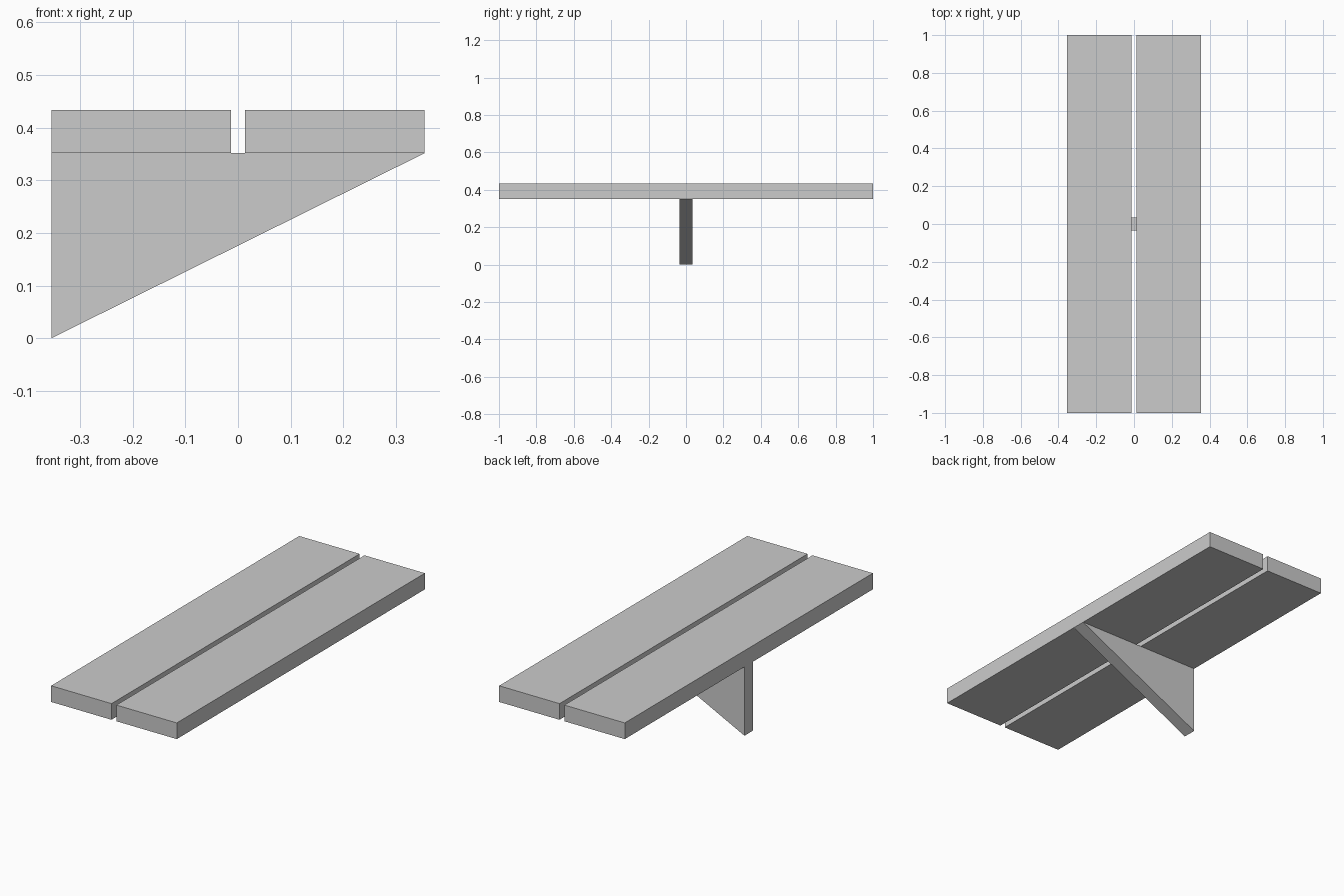
import bpy

if "Cube" in bpy.data.objects:
    bpy.data.objects.remove(bpy.data.objects["Cube"])

HALF_W, GAP = 0.3545, 0.0137      # outer half width, half gap between planks
Z_SEAT, Z_TOP = 0.3515, 0.434     # underside and top of planks


def prism(name, profile, y0, y1):
    """Extrude an XZ profile (counter-clockwise seen from the front) along y."""
    n = len(profile)
    verts = [(x, y, z) for y in (y0, y1) for x, z in profile]
    faces = [list(range(n)), list(range(2 * n - 1, n - 1, -1))]
    faces += [[(i + 1) % n, i, n + i, n + (i + 1) % n] for i in range(n)]
    mesh = bpy.data.meshes.new(name)
    mesh.from_pydata(verts, [], faces)
    obj = bpy.data.objects.new(name, mesh)
    bpy.context.collection.objects.link(obj)
    return obj


# Two long planks with a narrow gap between them
for name, x0, x1 in (("left_plank", -HALF_W, -GAP), ("right_plank", GAP, HALF_W)):
    prism(name, [(x0, Z_SEAT), (x1, Z_SEAT), (x1, Z_TOP), (x0, Z_TOP)], -1, 1)

# Triangular support bracket under the middle
prism("support_bracket", [(-HALF_W, 0), (HALF_W, Z_SEAT), (-HALF_W, Z_SEAT)], -0.035, 0.035)
